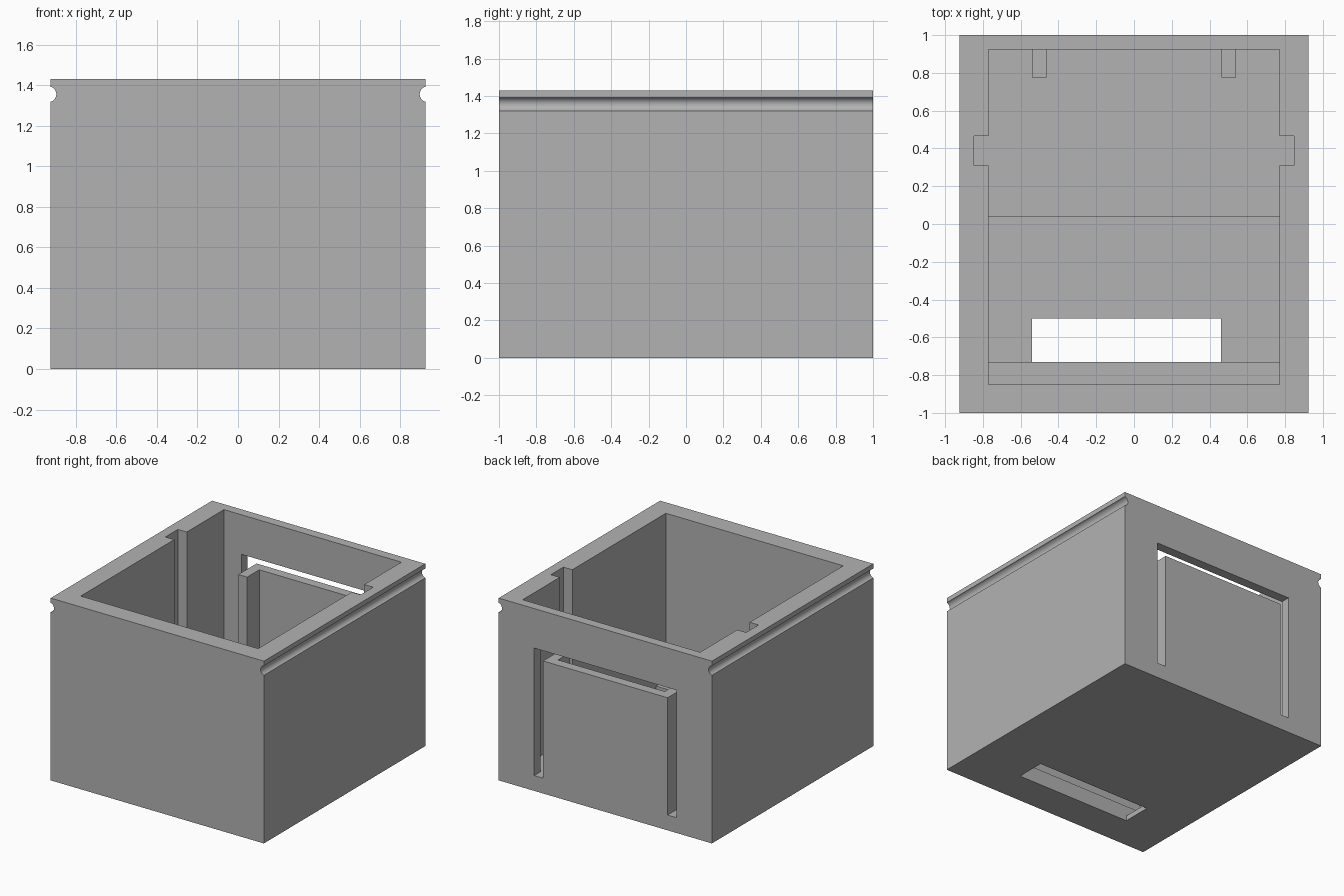
import bpy, bmesh, math
from mathutils import Vector

if "Cube" in bpy.data.objects:
    bpy.data.objects.remove(bpy.data.objects["Cube"], do_unlink=True)

HX, HY, H = 0.925, 1.0, 1.43      # outer half width, half depth, height
FLOOR, UNIT = 0.12, 0.077         # floor level and basic step size
CX = 0.77                         # cavity half width

grey = bpy.data.materials.new("light grey")
grey.use_nodes = True
grey.diffuse_color = (0.448, 0.448, 0.448, 1)
grey.node_tree.nodes["Principled BSDF"].inputs["Base Color"].default_value = grey.diffuse_color


def prism(name, points, direction):
    """Extrude a closed 3D outline along a direction."""
    bm = bmesh.new()
    face = bm.faces.new([bm.verts.new(p) for p in points])
    result = bmesh.ops.extrude_face_region(bm, geom=[face])
    moved = [g for g in result["geom"] if isinstance(g, bmesh.types.BMVert)]
    bmesh.ops.translate(bm, verts=moved, vec=Vector(direction))
    bmesh.ops.recalc_face_normals(bm, faces=bm.faces)
    mesh = bpy.data.meshes.new(name)
    bm.to_mesh(mesh)
    bm.free()
    obj = bpy.data.objects.new(name, mesh)
    bpy.context.collection.objects.link(obj)
    mesh.materials.append(grey)
    return obj


def box(name, x0, x1, y0, y1, z0, z1):
    outline = [(x0, y0, z0), (x1, y0, z0), (x1, y1, z0), (x0, y1, z0)]
    return prism(name, outline, (0, 0, z1 - z0))


def combine(target, tool, operation):
    """Apply a boolean and discard the tool."""
    tool.hide_render = True
    mod = target.modifiers.new("boolean", "BOOLEAN")
    mod.operation, mod.solver, mod.object = operation, "EXACT", tool
    bpy.ops.object.select_all(action="DESELECT")
    bpy.context.view_layer.objects.active = target
    target.select_set(True)
    bpy.ops.object.modifier_apply(modifier=mod.name)
    bpy.data.objects.remove(tool, do_unlink=True)


# Outer block
body = box("box_body", -HX, HX, -HY, HY, 0, H)

# Main cavity with a shallow recess in the floor
section = [(-0.85, FLOOR), (-0.73, FLOOR), (-0.73, 0.04), (0.04, 0.04),
           (0.04, FLOOR), (0.925, FLOOR), (0.925, 1.6), (-0.85, 1.6)]
combine(body, prism("cavity", [(-CX, y, z) for y, z in section], (2 * CX, 0, 0)), "DIFFERENCE")

# Vertical channels in both side walls
combine(body, box("channels", -CX - UNIT, CX + UNIT, 0.31, 0.465, FLOOR, 1.6), "DIFFERENCE")

# Slot through the floor
combine(body, box("floor_slot", -0.54, 0.46, -0.73, -0.5, -0.1, 0.3), "DIFFERENCE")

# Opening in the back wall
OUT, TAB = 0.617, 0.54
combine(body, box("back_opening", -OUT, OUT, 0.8, 1.1, FLOOR, 1.12), "DIFFERENCE")

# Flexible back tab with a rib along each side
half = [(TAB, 1.0), (TAB, 0.775), (TAB - UNIT, 0.775), (TAB - UNIT, 0.925)]
outline = half + [(-x, y) for x, y in reversed(half)]
tab = prism("back_tab", [(x, y, FLOOR) for x, y in outline], (0, 0, 1.04 - FLOOR))
combine(body, tab, "UNION")

# Round grooves along the top of both sides
R, N = 0.0385, 32
for side in (-1, 1):
    ring = [(side * 0.935 + R * math.cos(math.tau * i / N), -1.2,
             1.356 + R * math.sin(math.tau * i / N)) for i in range(N)]
    combine(body, prism("side_groove", ring, (0, 2.4, 0)), "DIFFERENCE")

# Tidy flat regions and smooth only the grooves
bm = bmesh.new()
bm.from_mesh(body.data)
bmesh.ops.remove_doubles(bm, verts=bm.verts, dist=0.0001)
bmesh.ops.dissolve_limit(bm, angle_limit=math.radians(1), verts=bm.verts, edges=bm.edges)
bm.to_mesh(body.data)
bm.free()
body.select_set(True)
bpy.context.view_layer.objects.active = body
bpy.ops.object.shade_smooth_by_angle(angle=math.radians(30))
